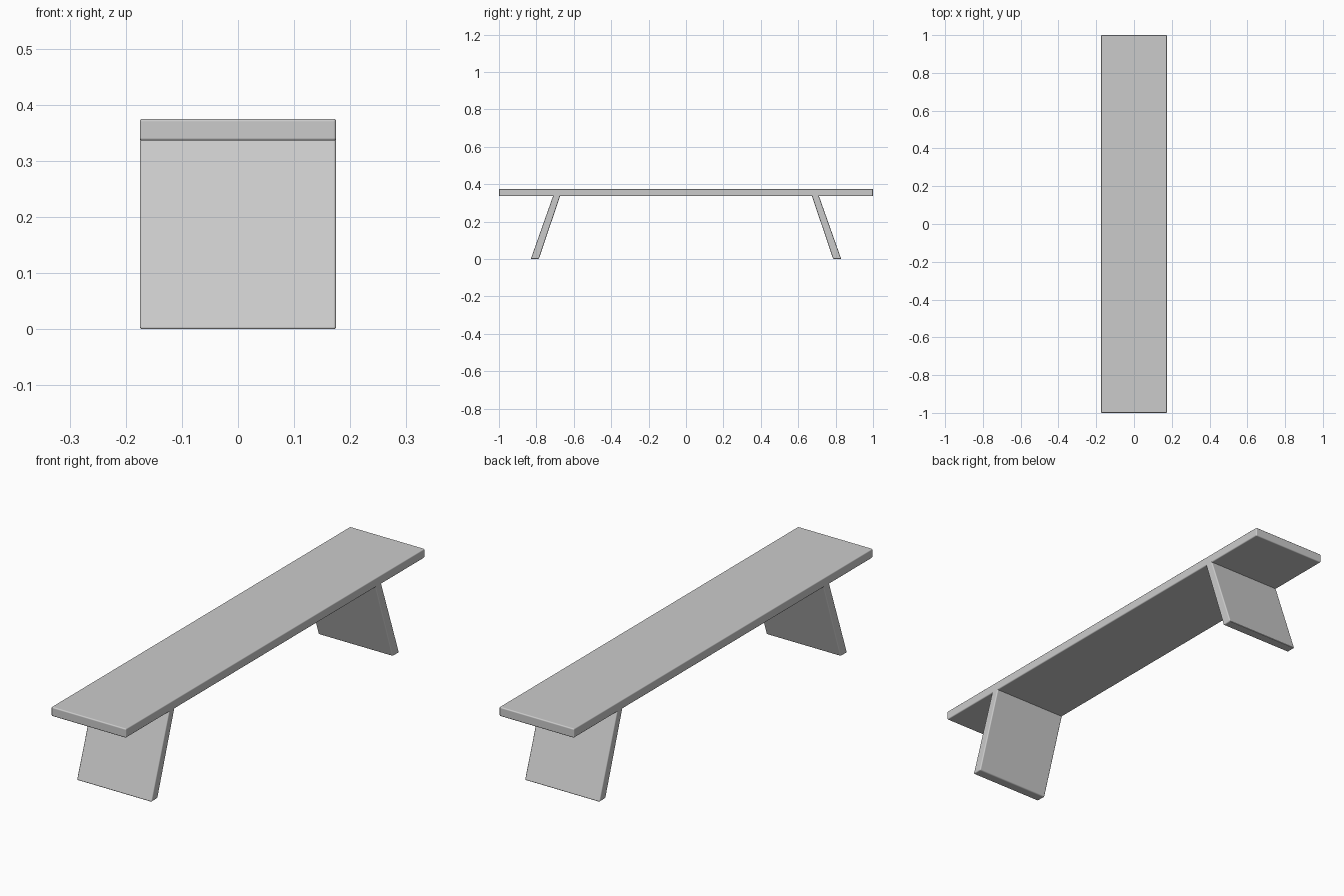
import bpy
import bmesh

cube = bpy.data.objects.get("Cube")
if cube:
    bpy.data.objects.remove(cube, do_unlink=True)

HALF_WIDTH = 0.175

grey = bpy.data.materials.new("plain grey")
grey.use_nodes = True
colour = (0.6, 0.6, 0.6, 1)
grey.diffuse_color = colour
grey.node_tree.nodes["Principled BSDF"].inputs["Base Color"].default_value = colour


def make_board(name, profile, bevel):
    """Extrude a (y, z) side profile across the width, with softened edges."""
    bm = bmesh.new()
    face = bm.faces.new([bm.verts.new((-HALF_WIDTH, y, z)) for y, z in profile])
    side = bmesh.ops.extrude_face_region(bm, geom=[face])["geom"]
    verts = [v for v in side if isinstance(v, bmesh.types.BMVert)]
    bmesh.ops.translate(bm, verts=verts, vec=(2 * HALF_WIDTH, 0, 0))
    bmesh.ops.recalc_face_normals(bm, faces=bm.faces)
    mesh = bpy.data.meshes.new(name)
    bm.to_mesh(mesh)
    bm.free()
    mesh.materials.append(grey)
    obj = bpy.data.objects.new(name, mesh)
    bpy.context.collection.objects.link(obj)

    # Rounded edges with flat main faces
    mod = obj.modifiers.new("soft edges", "BEVEL")
    mod.width = bevel
    mod.segments = 3
    mod.harden_normals = True
    for poly in mesh.polygons:
        poly.use_smooth = True
    return obj


# Long seat plank
make_board("seat", [(-1, 0.336), (1, 0.336), (1, 0.375), (-1, 0.375)], 0.005)

# Splayed slab legs, mirrored front to back
leg = [(0.787, 0), (0.83, 0), (0.708, 0.345), (0.668, 0.352)]
for name, sign in (("front_leg", -1), ("back_leg", 1)):
    make_board(name, [(sign * y, z) for y, z in leg], 0.005)
